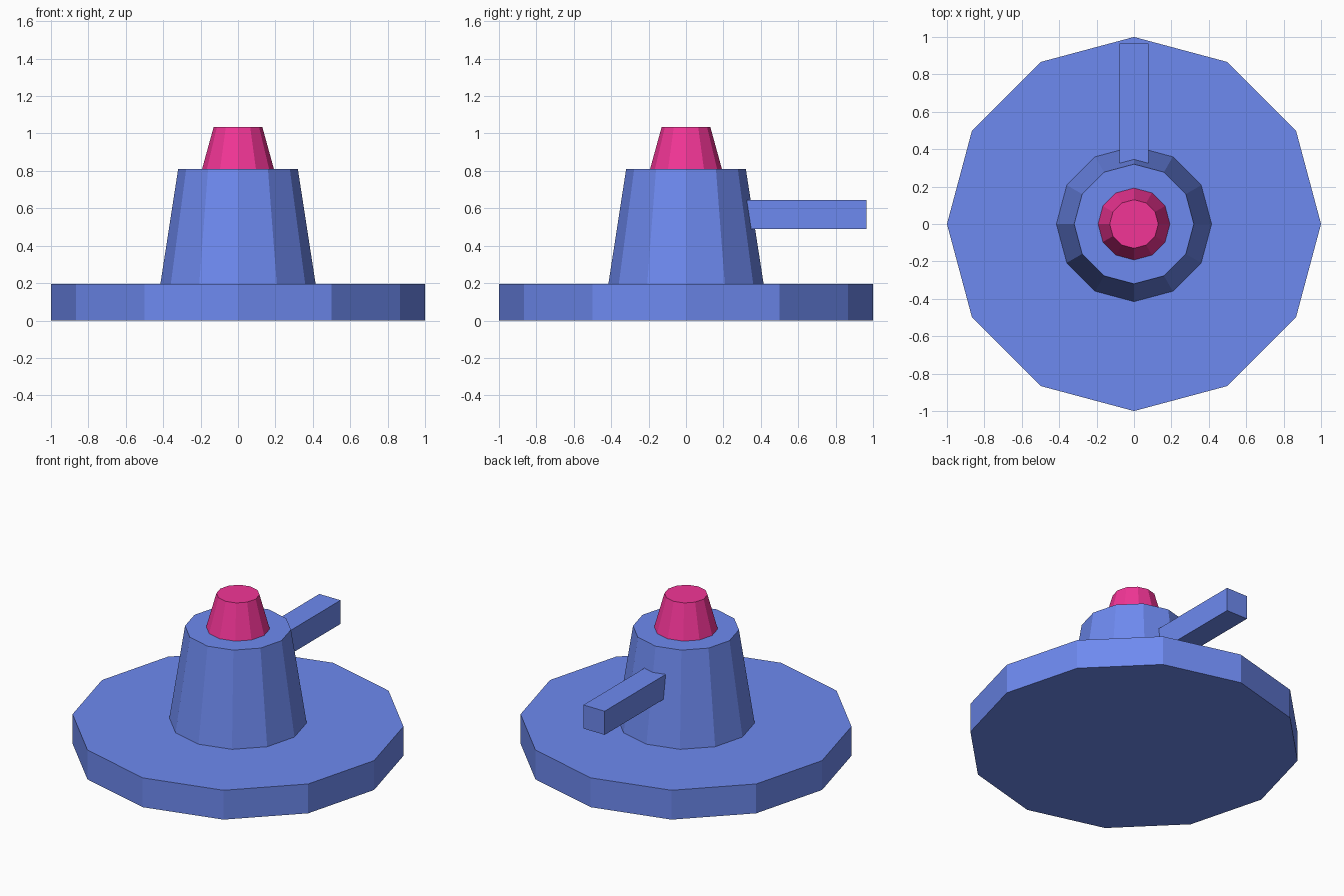
import bpy, math

if "Cube" in bpy.data.objects:
    bpy.data.objects.remove(bpy.data.objects["Cube"])


def material(name, rgb):
    m = bpy.data.materials.new(name)
    m.diffuse_color = (*rgb, 1)
    m.use_nodes = True
    m.node_tree.nodes["Principled BSDF"].inputs["Base Color"].default_value = m.diffuse_color
    return m


blue = material("blue", (0.155, 0.253, 0.87))
pink = material("pink", (0.89, 0.036, 0.307))


def frustum(name, r_bottom, r_top, z0, z1, mat):
    """Twelve-sided tapered drum with corners on the axes."""
    bpy.ops.mesh.primitive_cone_add(vertices=12, radius1=r_bottom, radius2=r_top,
                                    depth=z1 - z0, location=(0, 0, (z0 + z1) / 2))
    ob = bpy.context.object
    ob.name = name
    ob.data.materials.append(mat)
    return ob


# Stacked round parts
frustum("base_disc", 1.0, 1.0, 0.0, 0.195, blue)
frustum("tapered_body", 0.415, 0.32, 0.195, 0.81, blue)
frustum("top_knob", 0.192, 0.13, 0.81, 1.035, pink)

# Side arm, its inner end sunk just into the body
y0, y1, z0, z1 = 0.32, 0.965, 0.488, 0.645
bpy.ops.mesh.primitive_cube_add(size=1, location=(0, (y0 + y1) / 2, (z0 + z1) / 2))
arm = bpy.context.object
arm.name = "side_arm"
arm.scale = (0.156, y1 - y0, z1 - z0)
bpy.ops.object.transform_apply(location=False, rotation=False, scale=True)
arm.data.materials.append(blue)
